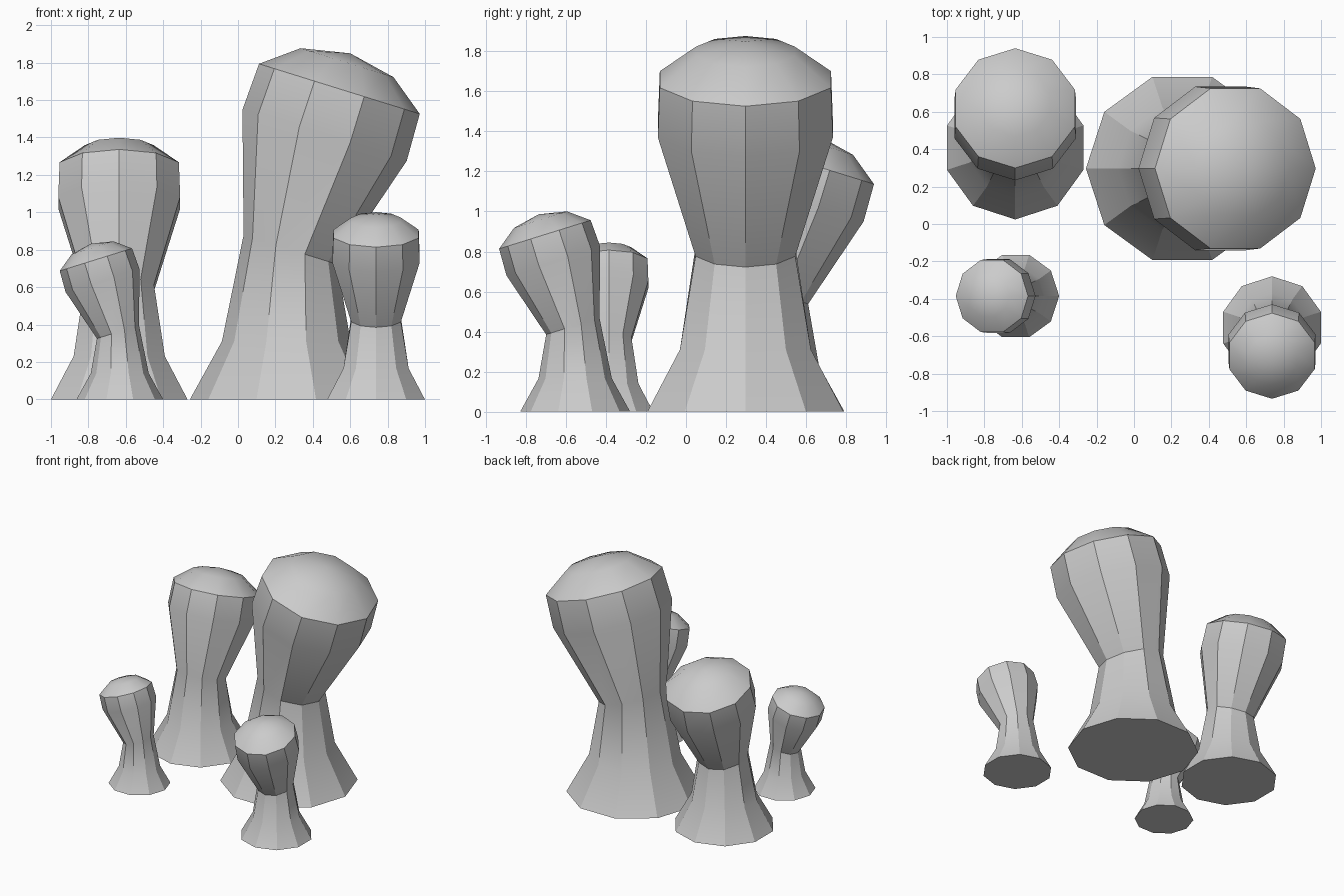
import bpy, bmesh
from math import sin, cos, pi, radians

if "Cube" in bpy.data.objects:
    bpy.data.objects.remove(bpy.data.objects["Cube"])

SIDES = 10
# rings of the largest pillar: axis offset, height, radius, lean in degrees
RINGS = [(0, 0, .515, 0), (0, .31, .344, 0), (.022, .80, .262, 17.3),
         (.205, 1.412, .46, 17.3), (.284, 1.66, .45, 17.3), (.325, 1.80, .26, 17.3)]
APEX = (.342, 0, 1.85)


def pillar(name, x, y, size, turn):
    bm = bmesh.new()
    rings = []
    for off, z, r, lean in RINGS:
        t = radians(lean)
        ring = []
        for i in range(SIDES):
            a = 2 * pi * i / SIDES
            ring.append(bm.verts.new((off + r * cos(a) * cos(t), r * sin(a),
                                      z - r * cos(a) * sin(t))))
        rings.append(ring)
    # flared base, neck and head
    for lo, hi in zip(rings, rings[1:]):
        for i in range(SIDES):
            j = (i + 1) % SIDES
            bm.faces.new((lo[i], lo[j], hi[j], hi[i]))
    # underside and shallow domed crown
    bm.faces.new(rings[0][::-1])
    tip = bm.verts.new(APEX)
    for i in range(SIDES):
        bm.faces.new((rings[-1][i], rings[-1][(i + 1) % SIDES], tip))
    bmesh.ops.recalc_face_normals(bm, faces=bm.faces)
    me = bpy.data.meshes.new(name)
    bm.to_mesh(me)
    bm.free()
    ob = bpy.data.objects.new(name, me)
    bpy.context.collection.objects.link(ob)
    ob.location = (x, y, 0)
    ob.scale = (size,) * 3
    ob.rotation_euler.z = radians(turn)
    bpy.ops.object.select_all(action='DESELECT')
    ob.select_set(True)
    bpy.context.view_layer.objects.active = ob
    bpy.ops.object.shade_smooth_by_angle(angle=radians(30))


# each pillar leans in a different direction
pillar("large_pillar", .258, .297, 1.0, 0)
pillar("back_left_pillar", -.635, .408, .745, 90)
pillar("front_left_pillar", -.632, -.385, .45, 180)
pillar("front_right_pillar", .738, -.554, .533, 270)
